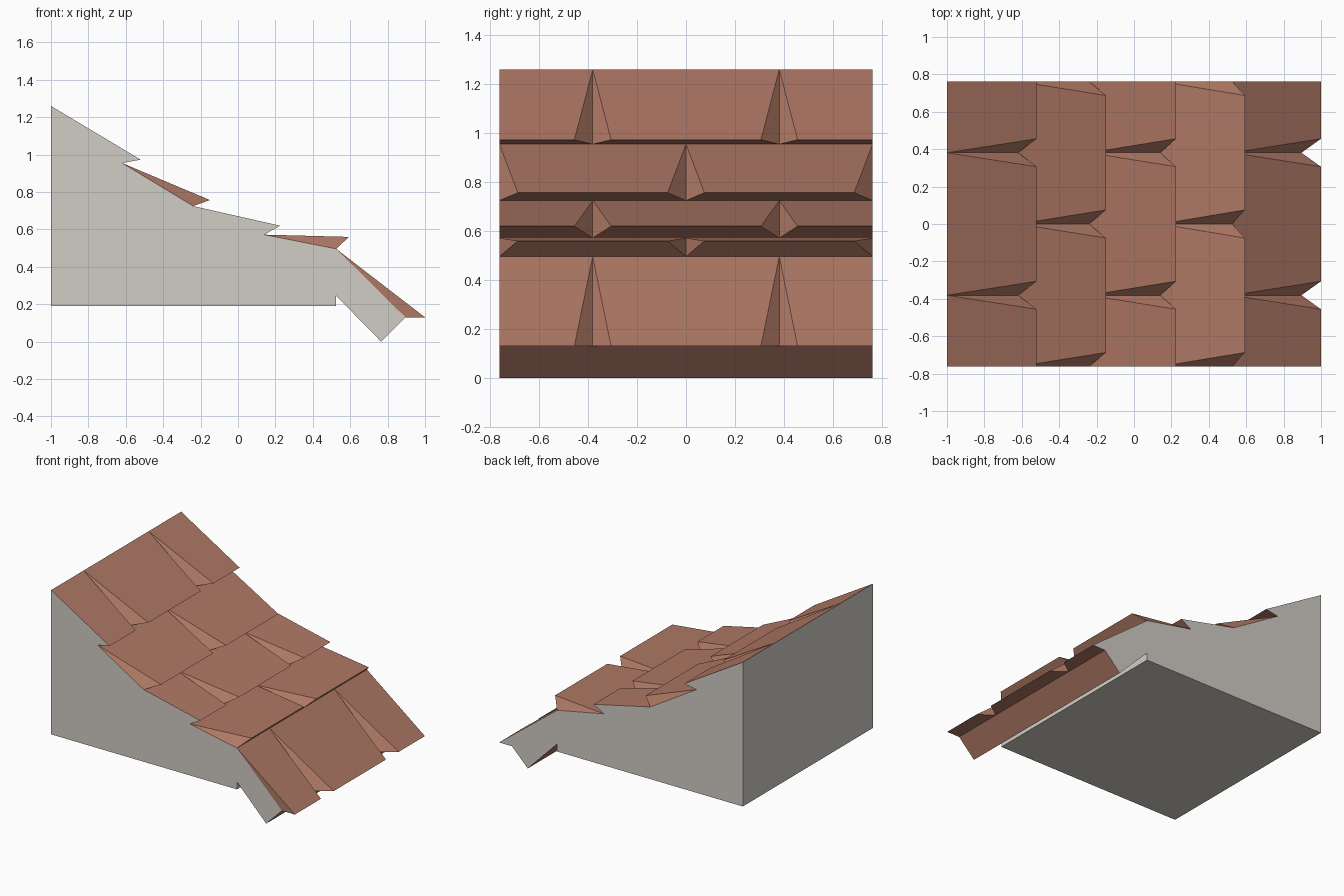
import bpy

if "Cube" in bpy.data.objects:
    bpy.data.objects.remove(bpy.data.objects["Cube"])

W = 0.762      # half width in y
HALF = 0.381   # half a shingle width
G = 0.075      # how far a groove opens at the shingle tip


def material(name, rgb):
    m = bpy.data.materials.new(name)
    m.diffuse_color = (*rgb, 1)
    m.use_nodes = True
    m.node_tree.nodes["Principled BSDF"].inputs["Base Color"].default_value = m.diffuse_color
    return m


CLAY = material("clay_red", (0.43, 0.19, 0.13))
PLASTER = material("plaster_grey", (0.64, 0.61, 0.56))

# Each course in (x, z): start line, overhanging tip, underside line
COURSES = [
    ((-1, 1.26), (-0.52, 0.973), (-0.62, 0.955)),
    ((-0.62, 0.955), (-0.15, 0.757), (-0.24, 0.725)),
    ((-0.24, 0.725), (0.225, 0.62), (0.14, 0.572)),
    ((0.14, 0.572), (0.593, 0.56), (0.525, 0.496)),
    ((0.525, 0.496), (1, 0.13), (0.895, 0.13)),
]
EAVE_END = (0.765, 0)
EAVE_BACK = (0.525, 0.245)
WALL_FOOT = (0.525, 0.19)
BACK_FOOT = (-1, 0.19)


def at(p, y):
    return (p[0], y, p[1])


def make(name, faces, mat):
    verts = [v for f in faces for v in f]
    index, polys = {}, []
    for v in verts:
        index.setdefault(v, len(index))
    for f in faces:
        polys.append([index[v] for v in f])
    mesh = bpy.data.meshes.new(name)
    mesh.from_pydata(list(index), [], polys)
    mesh.materials.append(mat)
    ob = bpy.data.objects.new(name, mesh)
    bpy.context.collection.objects.link(ob)
    return ob


def strip(a, b):
    """Full-width quad between two profile points."""
    return [at(a, -W), at(b, -W), at(b, W), at(a, W)]


def shingle(s, t, u, y0, y1, g0, g1):
    """Top, underside and the slanted groove sides of one shingle."""
    a, b = y0 + g0, y1 - g1
    faces = [[at(s, y0), at(t, a), at(t, b), at(s, y1)],
             [at(t, a), at(u, y0), at(u, y1), at(t, b)]]
    if g0:
        faces.append([at(s, y0), at(u, y0), at(t, a)])
    if g1:
        faces.append([at(s, y1), at(t, b), at(u, y1)])
    return faces


# Shingle courses, staggered by half a shingle
for i, (s, t, u) in enumerate(COURSES):
    if i % 2 == 0:
        spans = [(-W, -HALF, 0, G), (-HALF, HALF, G, G), (HALF, W, G, 0)]
    else:
        spans = [(-W, 0, G, G), (0, W, G, G)]
    faces = []
    for span in spans:
        faces += shingle(s, t, u, *span)
    if i == 4:  # closed front end of the lowest course
        faces.append([at(s, -W), at(u, -W), at(t, -W)])
    make(f"shingle_course_{i + 1}", faces, CLAY)

# Eave board: outer edge and underside
make("eave_board", [strip(COURSES[4][2], EAVE_END), strip(EAVE_END, EAVE_BACK)], CLAY)

# Plaster body: gable ends, back wall, floor and short wall below the eave


def gable(tipped):
    profile = []
    for i, (s, t, u) in enumerate(COURSES):
        profile += [s, t] if i in tipped else [s]
    return profile + [COURSES[4][2], EAVE_END, EAVE_BACK, WALL_FOOT, BACK_FOOT]


make("plaster_body", [
    [at(p, -W) for p in reversed(gable((0, 2)))],
    [at(p, W) for p in gable((0, 2, 4))],
    strip(EAVE_BACK, WALL_FOOT),
    strip(WALL_FOOT, BACK_FOOT),
    strip(BACK_FOOT, COURSES[0][0]),
], PLASTER)
